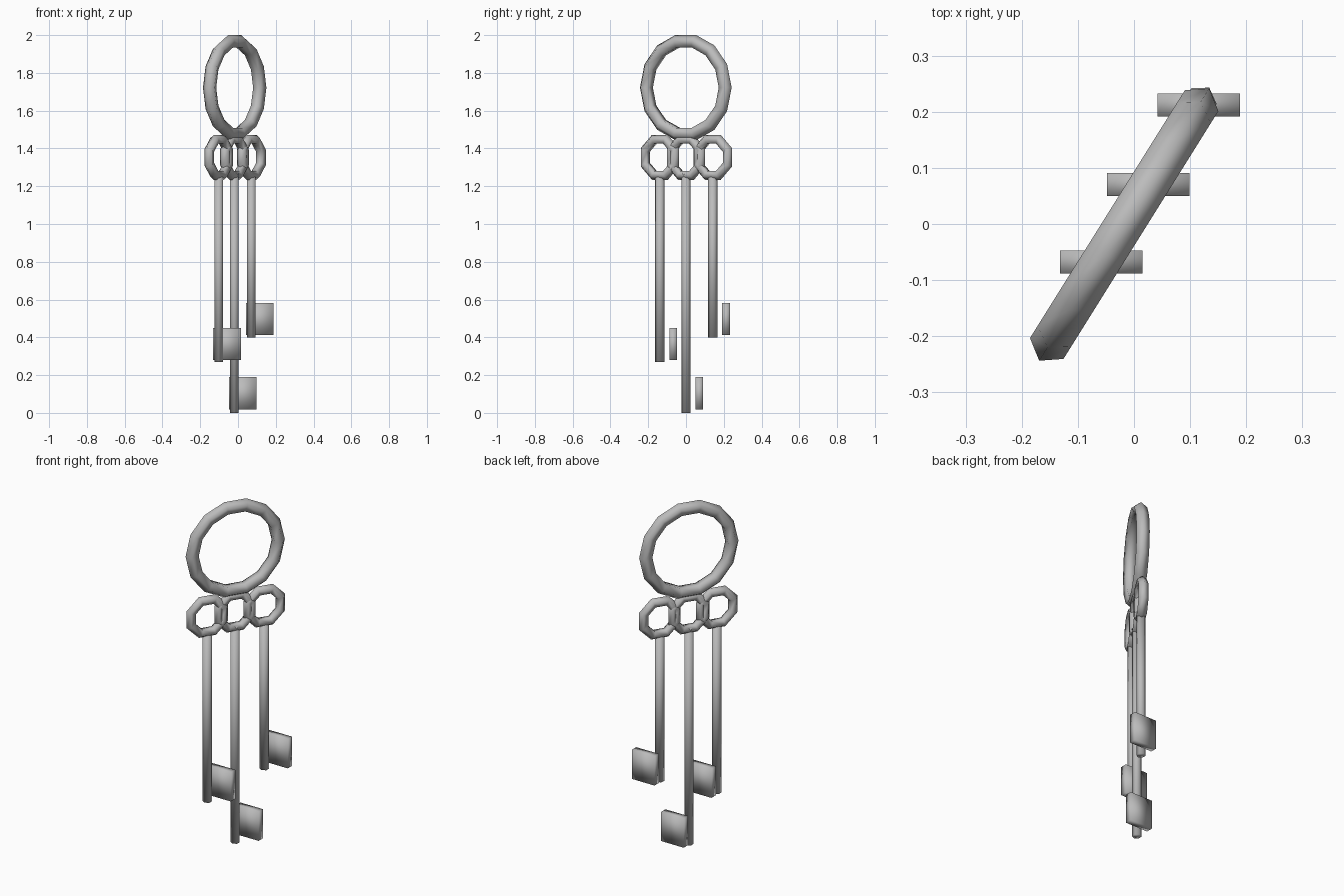
import bpy, bmesh, math
from mathutils import Matrix

if "Cube" in bpy.data.objects:
    bpy.data.objects.remove(bpy.data.objects["Cube"])

metal = bpy.data.materials.new("grey metal")
metal.diffuse_color = (0.5, 0.5, 0.5, 1)
metal.use_nodes = True
metal.node_tree.nodes["Principled BSDF"].inputs["Base Color"].default_value = metal.diffuse_color

TURN = math.radians(58)          # heading of the flat of the rings


def finish(name, bm):
    bmesh.ops.recalc_face_normals(bm, faces=bm.faces)
    for f in bm.faces:
        f.smooth = True
    mesh = bpy.data.meshes.new(name)
    bm.to_mesh(mesh)
    bm.free()
    mesh.materials.append(metal)
    ob = bpy.data.objects.new(name, mesh)
    bpy.context.collection.objects.link(ob)
    return ob


def ring(name, centre, outer, tube, sides, phase=0.0, tube_sides=5):
    """Upright low-poly ring with a corner of its tube facing outward."""
    bm = bmesh.new()
    loops = []
    for i in range(sides):
        a = 2 * math.pi * i / sides + phase
        loop = []
        for j in range(tube_sides):
            b = 2 * math.pi * j / tube_sides
            r = outer - tube + tube * math.cos(b)
            loop.append(bm.verts.new((r * math.cos(a), tube * math.sin(b), r * math.sin(a))))
        loops.append(loop)
    for i in range(sides):
        p, q = loops[i], loops[(i + 1) % sides]
        for j in range(tube_sides):
            k = (j + 1) % tube_sides
            bm.faces.new((p[j], p[k], q[k], q[j]))
    ob = finish(name, bm)
    ob.location = centre
    ob.rotation_euler.z = TURN


def shaft(name, x, y, bottom, top):
    bm = bmesh.new()
    bmesh.ops.create_cone(bm, cap_ends=True, segments=6, radius1=0.025, radius2=0.025,
                          depth=top - bottom)
    ob = finish(name, bm)
    ob.location = (x, y, (top + bottom) / 2)
    ob.rotation_euler.z = TURN


def bit(name, x, y, z):
    bm = bmesh.new()
    bmesh.ops.create_cube(bm, size=1, matrix=Matrix.Diagonal((0.147, 0.041, 0.17, 1)))
    finish(name, bm).location = (x, y, z)


# Large carrying ring
ring("key_ring", (-0.0175, -0.001, 1.722), 0.286, 0.037, 14)

# Three keys: bow ring, shaft and offset bit
keys = [("left", -0.102, -0.138, 0.27, 1.25, 0.365),
        ("middle", -0.019, 0.0, 0.0, 1.27, 0.104),
        ("right", 0.071, 0.142, 0.40, 1.25, 0.498)]
for side, x, y, bottom, top, bit_z in keys:
    ring(side + "_bow", (x, y, 1.353), 0.129, 0.028, 8, math.pi / 8)
    shaft(side + "_shaft", x, y, bottom, top)
    bit(side + "_bit", x + 0.044, y + 0.070, bit_z)
